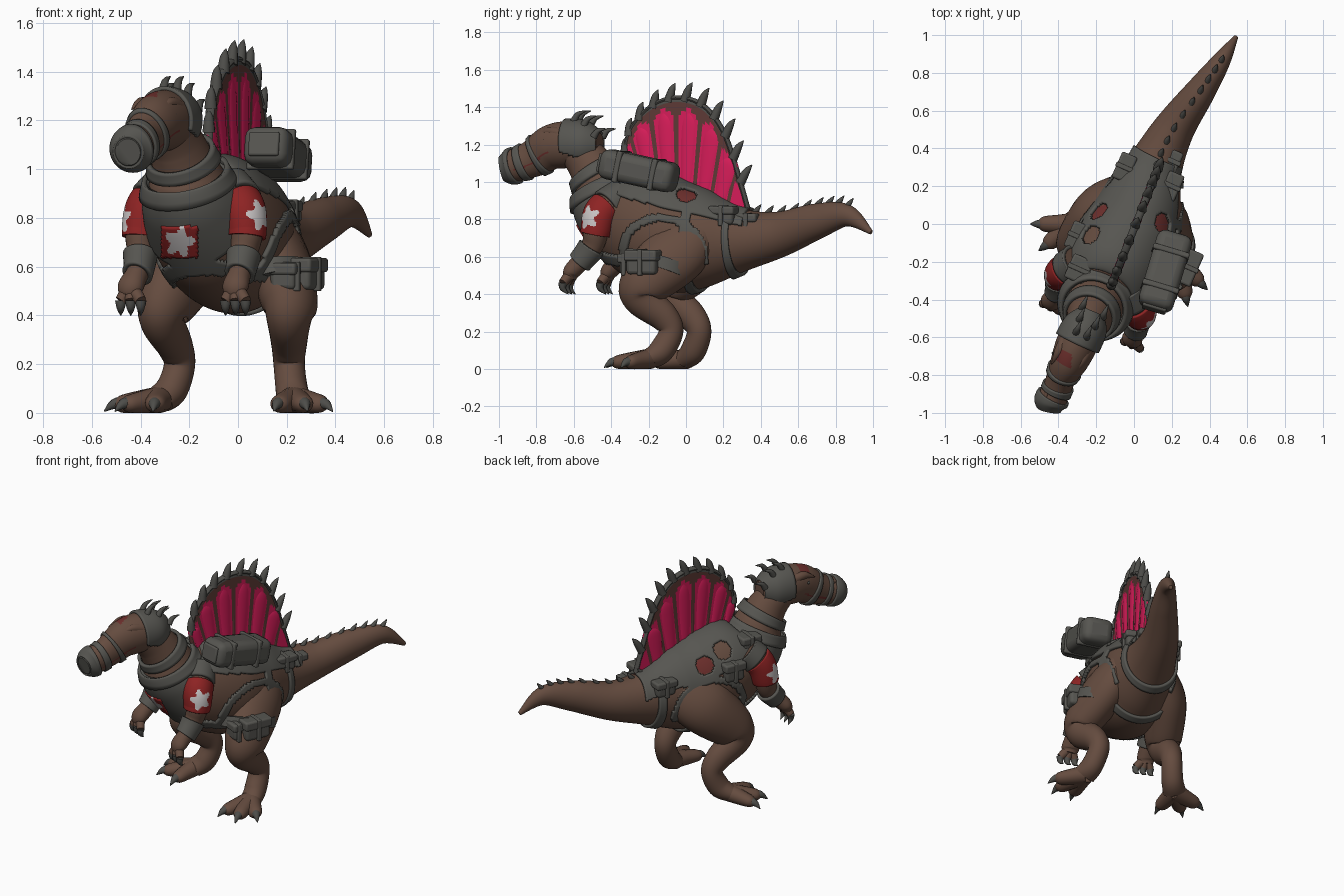
import bpy, bmesh, math
from mathutils import Vector, Euler

cube = bpy.data.objects.get("Cube")
if cube:
    bpy.data.objects.remove(cube)


def material(name, *rgb):
    m = bpy.data.materials.new(name)
    m.use_nodes = True
    m.diffuse_color = (*rgb, 1)
    bsdf = m.node_tree.nodes["Principled BSDF"]
    bsdf.inputs["Base Color"].default_value = (*rgb, 1)
    bsdf.inputs["Roughness"].default_value = .8
    return m


SKIN = material("brown skin", .13, .072, .05)
GREY = material("grey gear", .094, .092, .082)
CLAW = material("dark claw", .075, .074, .067)
PINK = material("sail pink", .68, .012, .1)
RED = material("patch red", .27, .017, .017)
WHITE = material("patch white", .6, .57, .57)
RUST = material("rust mark", .15, .028, .025)
DUSK = material("dusky sail skin", .11, .042, .036)
LAT = Vector((.91, -.41, 0))      # sideways axis of the turned body


def finish(name, bm, mats, thick=0, offset=-1):
    bmesh.ops.delete(bm, geom=[v for v in bm.verts if not v.link_faces], context='VERTS')
    me = bpy.data.meshes.new(name)
    bm.to_mesh(me)
    bm.free()
    for m in mats:
        me.materials.append(m)
    me.shade_smooth()
    me.set_sharp_from_angle(angle=math.radians(50))
    ob = bpy.data.objects.new(name, me)
    bpy.context.collection.objects.link(ob)
    if thick:
        mod = ob.modifiers.new("thickness", 'SOLIDIFY')
        mod.thickness, mod.offset = thick, offset
    return ob


def spline(pts, n):
    p = [Vector(q) for q in pts]
    out = []
    for i in range(len(p) - 1):
        a, b, c, d = p[max(i - 1, 0)], p[i], p[i + 1], p[min(i + 2, len(p) - 1)]
        for k in range(n):
            t = k / n
            out.append(.5 * (2 * b + (c - a) * t + (2 * a - 5 * b + 4 * c - d) * t ** 2
                             + (3 * b - a - 3 * c + d) * t ** 3))
    return out + [p[-1]]


def loft(name, pts, mats, off=0, keep=None, paint=None, sides=28, n=8):
    """Ellipse rings (x, y, z, half width, half height) along a smooth path."""
    rows = spline(pts, n)
    mid = [Vector(r[:3]) for r in rows]
    bm = bmesh.new()
    rings = []
    for i, r in enumerate(rows):
        tan = (mid[min(i + 1, len(mid) - 1)] - mid[max(i - 1, 0)]).normalized()
        a = (LAT - tan * LAT.dot(tan)).normalized()
        b = a.cross(tan)
        w, h = max(r[3], .002) + off, max(r[4], .002) + off
        angles = [math.tau * j / sides for j in range(sides)]
        rings.append([bm.verts.new(mid[i] + a * w * math.cos(t) + b * h * math.sin(t)) for t in angles])

    def face(vs, c):
        p = sum((v.co for v in vs), Vector()) / len(vs)
        if keep is None or keep(c, p):
            f = bm.faces.new(vs)
            f.material_index = int(paint(c, p)) if paint else 0

    for i in range(len(rings) - 1):
        for j in range(sides):
            k = (j + 1) % sides
            face((rings[i][j], rings[i + 1][j], rings[i + 1][k], rings[i][k]), (mid[i] + mid[i + 1]) / 2)
    if keep is None:
        face(rings[0], mid[0])
        face(rings[-1][::-1], mid[-1])
    return finish(name, bm, mats, .02 if keep else 0)


def claw(name, p, tip, r, bend=(0, 0, 0), mat=CLAW):
    p, tip = Vector(p), Vector(tip)
    m = (p + tip) / 2 + Vector(bend)
    loft(name, [(*p, r, r), (*m, r * .7, r * .7), (*tip, .002, .002)], [mat], sides=10, n=4)


def box(name, loc, size, rot=(0, 0, -.42), bevel=.02):
    bm = bmesh.new()
    bmesh.ops.create_cube(bm, size=1)
    for v in bm.verts:
        v.co = Vector(a * b for a, b in zip(v.co, size))
    ob = finish(name, bm, [GREY])
    ob.location, ob.rotation_euler = loc, rot
    mod = ob.modifiers.new("rounding", 'BEVEL')
    mod.width, mod.segments = bevel, 3


def pouch(name, loc, size):
    box(name, loc, size)
    x, y, z = size
    box(name + "_flap", Vector(loc) + Vector((0, 0, z * .28)), (x + .018, y + .018, z * .45), bevel=.012)
    box(name + "_strap", loc, (x + .03, .025, z + .01), bevel=.006)


# Body from tail tip to neck
BODY = [(.54, .99, .73, .012, .012), (.46, .86, .82, .05, .06), (.35, .7, .79, .08, .095),
        (.21, .5, .72, .11, .122), (.11, .3, .69, .15, .17), (.04, .1, .69, .215, .26),
        (-.03, -.08, .71, .26, .3), (-.12, -.26, .79, .25, .28), (-.19, -.4, .88, .195, .2),
        (-.22, -.46, 1, .14, .145), (-.25, -.52, 1.1, .11, .12), (-.29, -.59, 1.18, .1, .1)]
MARKS = [Vector((-.18, .06, .89)), Vector((.14, 0, .92))]
BARE = Vector((-.2, -.08, .93))      # uncovered skin beside the sail


def marked(p, r):
    return min((p - m).length for m in MARKS) < r


def blob(u, v, r):
    return math.hypot(u, v) < r * (1 + .25 * math.sin(5 * math.atan2(v, u) + 1))


def vest_area(c, p):
    along = p.y + .41 * (p - c).dot(LAT)
    chest = c.y < -.33 and c.z < .97
    saddle = -.35 < c.y < .36 and p.z > .84 - .24 * p.y
    straps = abs(c.y - .07) < .025 or abs(c.y - .27) < .022
    hip_arc = p.z > .56 and abs(math.hypot(along + .03, p.z - .6) - .21) < .02
    belt = -.35 < c.y < .07 and abs(p.z - .5 + .2 * p.y) < .025
    covered = chest or saddle or straps or hip_arc or belt
    return covered and not marked(p, .06) and (p - BARE).length > .08


fine = dict(sides=150, n=20)
loft("body", BODY, [SKIN, RUST], paint=lambda c, p: marked(p, .055), sides=96, n=16)
loft("harness_vest", BODY, [GREY], .018, vest_area, **fine)
loft("vest_rim", BODY, [GREY], .034, lambda c, p: c.y < -.38 and .93 < c.z < .98, sides=64)
loft("neck_collar", BODY, [GREY], .024, lambda c, p: 1.02 < c.z < 1.07, sides=64)
loft("chest_patch", BODY, [RED, WHITE], .025,
     lambda c, p: abs(p.x + .24) < .075 and abs(p.z - .7) < .065 and p.y < -.35,
     lambda c, p: blob(p.x + .24, p.z - .7, .052), sides=200, n=30)

# Tail ridge
for i, r in enumerate(spline(BODY, 6)[6:26:2]):
    top = Vector((r[0], r[1], r[2] + r[4] - .012))
    claw(f"tail_spike_{i}", top, top + Vector((.015, .035, .045)), .017)

# Head, muzzle and helmet
HEAD = [(-.22, -.46, 1.2, .05, .06), (-.25, -.53, 1.2, .1, .11), (-.3, -.63, 1.2, .11, .125),
        (-.34, -.72, 1.185, .1, .12), (-.38, -.8, 1.135, .08, .105), (-.41, -.88, 1.1, .075, .09),
        (-.44, -.94, 1.08, .078, .085), (-.45, -.985, 1.07, .05, .055)]


def face_paint(c, p):
    if c.y < -.93:
        return 1
    mouth = -.9 < c.y < -.7 and abs(p.z - c.z + .03) < .005
    scar = -.72 < c.y < -.68 and p.z > 1.26 and p.x < -.33
    return 2 if mouth or scar else 0


round_head = dict(sides=80, n=10)
loft("head", HEAD, [SKIN, GREY, RUST], paint=face_paint, **round_head)
loft("muzzle", HEAD, [GREY], .013, lambda c, p: c.y < -.915, **round_head)
for y in (-.79, -.87):
    loft("snout_strap", HEAD, [GREY], .01, lambda c, p: abs(c.y - y) < .014, **round_head)
loft("helmet", HEAD, [GREY], .015, lambda c, p: c.y > -.63 and p.z > 1.12 + .3 * (-.5 - c.y), **round_head)
for s in (-1, 1):
    eye = Vector((-.345, -.72, 1.225)) + LAT * s * .083
    claw("brow", eye + Vector((.04, .08, .03)) - LAT * s * .02, eye + Vector((-.03, -.05, .02)) - LAT * s * .015,
         .035, (0, 0, .02), SKIN)
    claw("eye", eye, eye + LAT * s * .018, .014)
    claw("nostril", (-.42 + s * .035, -.87, 1.16), (-.44 + s * .035, -.94, 1.16), .018, mat=SKIN)
    for i in range(3):
        root = Vector((-.28 + .03 * i, -.59 + .06 * i, 1.32 - .02 * i * i)) + LAT * s * (.03 + .015 * i)
        claw(f"helmet_spike_{i}", root, root + Vector((.03, .07, .06 - .008 * i)), .02, (-.005, -.01, .012))

# Sail sheet with rounded pink panels between ribs
RIM = spline([(-.33, 1.12), (-.3, 1.27), (-.19, 1.4), (-.05, 1.45), (.09, 1.41), (.2, 1.27),
              (.27, 1.07), (.33, .86)], 10)
STEPS = 24


def sail_point(i, s):
    base = Vector((-.3, 1)).lerp(Vector((.3, .78)), i / (len(RIM) - 1))
    y, z = base.lerp(RIM[i], s)
    return Vector((.01 + .4 * y, y, z))


bm = bmesh.new()
grid = [[bm.verts.new(sail_point(i, s / STEPS)) for s in range(STEPS + 1)] for i in range(len(RIM))]
for i in range(len(RIM) - 1):
    for s in range(STEPS):
        f = bm.faces.new((grid[i][s], grid[i + 1][s], grid[i + 1][s + 1], grid[i][s + 1]))
        side, h = abs(i % 10 - 4.5) / 5, (s + .5) / STEPS
        panel = side < .85 and .15 < h < .91 - .1 * side
        f.material_index = 1 if panel else 2 if h > .95 else 0
finish("sail", bm, [DUSK, PINK, CLAW], .03, 0)
for i in range(5, len(RIM) - 10, 10):
    panel = []
    for s, w in ((.1, .1), (.18, .34), (.4, .4), (.65, .4), (.8, .32), (.9, .06)):
        gap = (sail_point(i + 5, s) - sail_point(i - 5, s)).length
        panel.append((*sail_point(i, s), .01 + .03 * w, gap * w))
    loft("sail_panel", panel, [PINK], sides=20)
for i in range(0, len(RIM), 10):
    rib = [(*sail_point(i, s), r, r) for s, r in ((.1, .02), (.5, .016), (1, .012))]
    loft("sail_rib", rib, [DUSK], sides=10)
loft("sail_rim", [(*sail_point(i, 1), .02, .013) for i in range(0, len(RIM), 5)], [CLAW], sides=10, n=3)
for i in range(3, len(RIM) - 2, 6):
    p = sail_point(i, .97)
    out = (p - sail_point(i, .5)).normalized()
    claw(f"sail_spike_{i}", p, p + out * .1 + Vector((.016, .04, 0)), .027, out * .015)

# Legs, feet and toes
LEG_R = [(.12, .2), (.13, .18), (.115, .14), (.09, .1), (.072, .08), (.064, .066), (.066, .068), (.07, .055)]
LEGS = {
    "left": ([(.1, 0, .74), (.165, -.06, .62), (.21, -.22, .46), (.21, -.24, .38), (.21, -.12, .28),
              (.21, -.08, .2), (.22, -.13, .1), (.23, -.19, .055)], [(.34, -.3), (.27, -.37), (.17, -.36)]),
    "right": ([(-.07, .1, .74), (-.19, .06, .62), (-.29, -.07, .46), (-.31, -.08, .38), (-.26, .03, .28),
               (-.24, .07, .2), (-.27, .04, .1), (-.32, 0, .055)], [(-.48, 0), (-.45, -.1), (-.34, -.15)])}
for name, (path, toes) in LEGS.items():
    leg = [(*p, *r) for p, r in zip(path, LEG_R)]
    loft(name + "_leg", leg, [SKIN])
    foot = Vector(path[-1])
    for x, y in toes:
        tip = Vector((x, y, .036))
        d = (tip - foot).normalized()
        m, end = (foot + tip) / 2, tip + d * .03
        loft(name + "_toe", [(*foot, .06, .055), (*m, .05, .047), (*tip, .04, .035), (*end, .012, .012)],
             [SKIN], sides=16)
        claw(name + "_toe_claw", tip - d * .01, tip + d * .07 - Vector((0, 0, .022)), .031, (0, 0, .014))
loft("thigh_band", [(.19, -.17, .53, .125, .185), (.18, -.15, .59, .13, .185)], [GREY], sides=40)

# Arms, shoulder pads, cuffs, bands and hands
ARM_R = [(.08, .08), (.077, .08), (.068, .07), (.055, .06), (.045, .05), (.055, .045), (.04, .03)]
ARMS = {
    "left": ([(-.04, -.34, .92), (.02, -.45, .84), (.035, -.48, .74), (.025, -.5, .66), (.01, -.56, .58),
              (-.01, -.61, .52), (-.01, -.62, .48)], (.095, -.53, .81)),
    "right": ([(-.3, -.2, .92), (-.37, -.25, .84), (-.395, -.27, .74), (-.4, -.29, .66), (-.41, -.36, .58),
               (-.44, -.41, .52), (-.45, -.42, .48)], (-.48, -.28, .79))}
for name, (path, spot) in ARMS.items():
    arm = [(*p, *r) for p, r in zip(path, ARM_R)]
    spot = Vector(spot)
    out = spot - Vector(path[1])
    around = out.cross(Vector((0, 0, 1))).normalized()
    loft(name + "_arm", arm, [SKIN])
    loft(name + "_shoulder_pad", arm, [GREY], .02, lambda c, p: c.z > .865, n=14)
    loft(name + "_arm_band", arm, [RED, WHITE], .014, lambda c, p: .72 < c.z < .86,
         lambda c, p: (p - c).dot(out) > 0 and blob((p - spot).dot(around), p.z - spot.z, .052),
         sides=96, n=30)
    loft(name + "_cuff", arm, [GREY], .018, lambda c, p: .57 < c.z < .65, n=14)
    hand = Vector(path[-2])
    for i in (-1, 0, 1):
        knuckle = hand + LAT * i * .045 + Vector((0, -.03, -.06))
        loft(name + "_finger", [(*hand, .032, .032), (*knuckle, .024, .024)], [SKIN], sides=12)
        claw(name + "_finger_claw", knuckle, knuckle + Vector((0, .03, -.06)), .024, (0, -.014, 0))

# Large side pack with straps and end panel
turn = Euler((-.21, 0, -.29))
centre = Vector((.165, -.25, 1.06))
box("side_pack", centre, (.19, .42, .16), turn, .045)
for along, size in ((-.1, (.2, .03, .17)), (.1, (.2, .03, .17)), (-.21, (.13, .02, .1))):
    box("pack_strap", centre + turn.to_matrix() @ Vector((0, along, 0)), size, turn, .009)

# Pouches on the harness and thigh
pouch("thigh_pouch", (.29, -.23, .57), (.08, .17, .13))
pouch("front_thigh_pouch", (.19, -.31, .56), (.11, .06, .11))
pouch("right_shoulder_pouch", (-.29, -.07, .84), (.1, .13, .12))
pouch("right_chest_pouch", (-.29, -.24, .96), (.1, .12, .11))
pouch("left_hip_pouch", (.2, .2, .82), (.07, .13, .1))
pouch("left_rear_pouch", (.21, .33, .78), (.05, .1, .1))
pouch("right_hip_pouch", (-.05, .3, .8), (.07, .13, .1))
